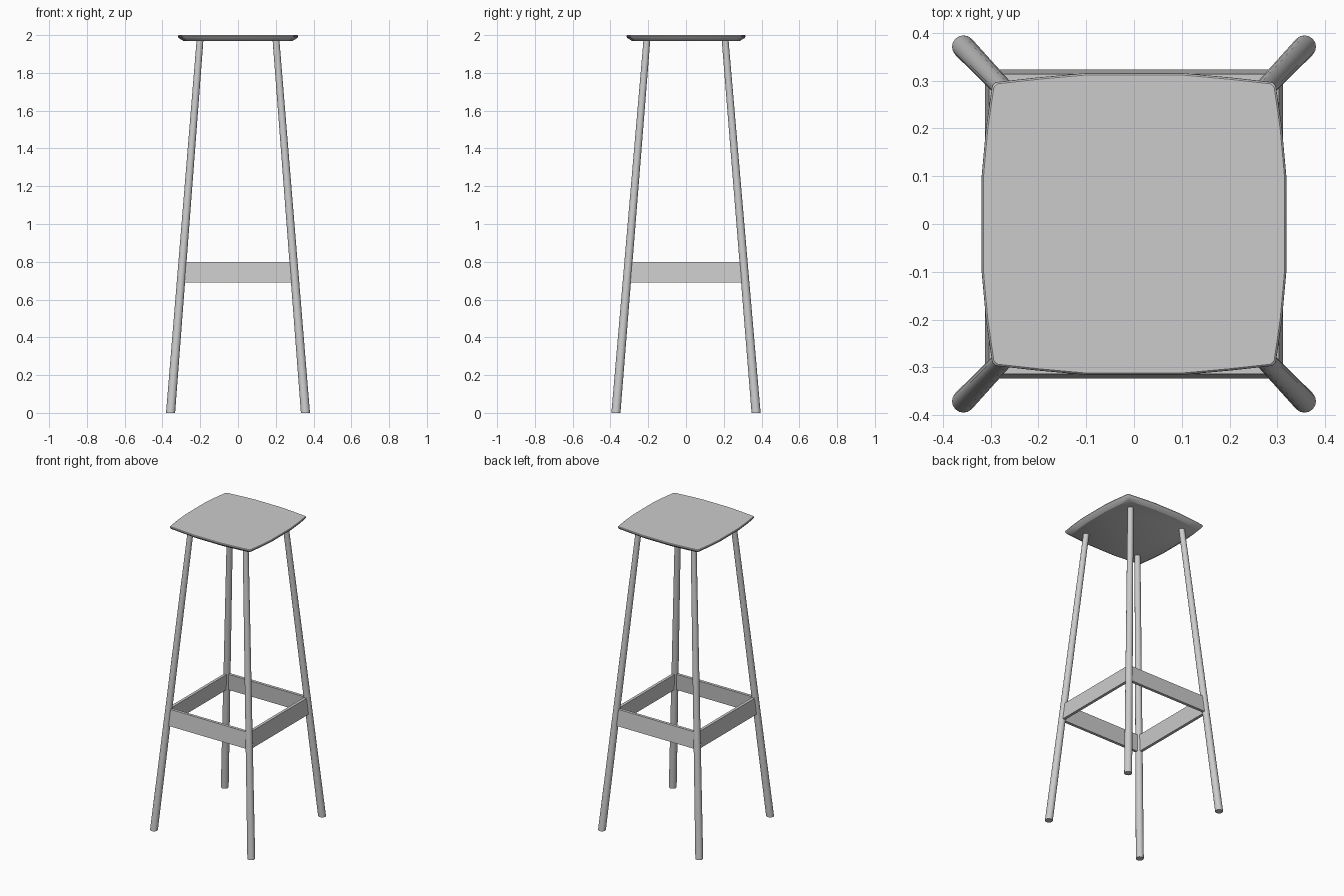
import bpy, bmesh, math
from mathutils import Vector

cube = bpy.data.objects.get("Cube")
if cube:
    bpy.data.objects.remove(cube, do_unlink=True)

grey = bpy.data.materials.new("plain_grey")
grey.use_nodes = True
colour = (0.6, 0.6, 0.6, 1)
grey.diffuse_color = colour
grey.node_tree.nodes["Principled BSDF"].inputs["Base Color"].default_value = colour

LEG_FOOT = Vector((0.357, 0.371, 0))
LEG_TOP = Vector((0.201, 0.207, 1.975))


def loft(name, rings, smooth=True):
    """Closed solid through rings of equal point count."""
    bm = bmesh.new()
    loops = [[bm.verts.new(p) for p in ring] for ring in rings]
    n = len(loops[0])
    for low, high in zip(loops, loops[1:]):
        for i in range(n):
            j = (i + 1) % n
            bm.faces.new((low[i], low[j], high[j], high[i]))
    bm.faces.new(loops[0][::-1])
    bm.faces.new(loops[-1])
    bmesh.ops.recalc_face_normals(bm, faces=bm.faces)
    mesh = bpy.data.meshes.new(name)
    bm.to_mesh(mesh)
    bm.free()
    obj = bpy.data.objects.new(name, mesh)
    bpy.context.collection.objects.link(obj)
    mesh.materials.append(grey)
    if smooth:
        bpy.ops.object.select_all(action='DESELECT')
        obj.select_set(True)
        bpy.context.view_layer.objects.active = obj
        bpy.ops.object.shade_smooth_by_angle(angle=math.radians(30))
    return obj


def leg_point(z, sx, sy):
    p = LEG_FOOT.lerp(LEG_TOP, z / LEG_TOP.z)
    return Vector((p.x * sx, p.y * sy, z))


def circle(centre, r, n=16):
    return [centre + Vector((r * math.cos(a), r * math.sin(a), 0))
            for a in (2 * math.pi * i / n for i in range(n))]


# Seat: square with bowed sides, undercut below and softened at the top edge
quarter = [(0.319, 0.1), (0.31, 0.2), (0.297, 0.29), (0.29, 0.297),
           (0.2, 0.307), (0.1, 0.316)]
outline = quarter + [(-x, y) for x, y in reversed(quarter)]
outline += [(-x, -y) for x, y in outline]
profile = [(0.91, 1.97), (0.985, 1.985), (1, 1.993), (0.998, 1.997), (0.988, 2)]
loft("seat", [[Vector((x * s, y * s, z)) for x, y in outline] for s, z in profile])

# Legs: splayed, slightly tapered round rods
for sx, side in ((-1, "right"), (1, "left")):
    for sy, end in ((-1, "front"), (1, "back")):
        loft(f"{end}_{side}_leg", [circle(leg_point(0, sx, sy), 0.024),
                                   circle(leg_point(LEG_TOP.z, sx, sy), 0.018)])

# Footrest rails: flat boards that lean with the legs
half = 0.0095
corners = {"front": ((-1, -1), (1, -1)), "left": ((1, -1), (1, 1)),
           "back": ((1, 1), (-1, 1)), "right": ((-1, 1), (-1, -1))}
for name, (a, b) in corners.items():
    out = Vector(((a[0] + b[0]) / 2, (a[1] + b[1]) / 2, 0)) * half
    rings = []
    for z in (0.69, 0.798):
        p, q = leg_point(z, *a), leg_point(z, *b)
        rings.append([p + out, q + out, q - out, p - out])
    loft(f"{name}_rail", rings, smooth=False)
